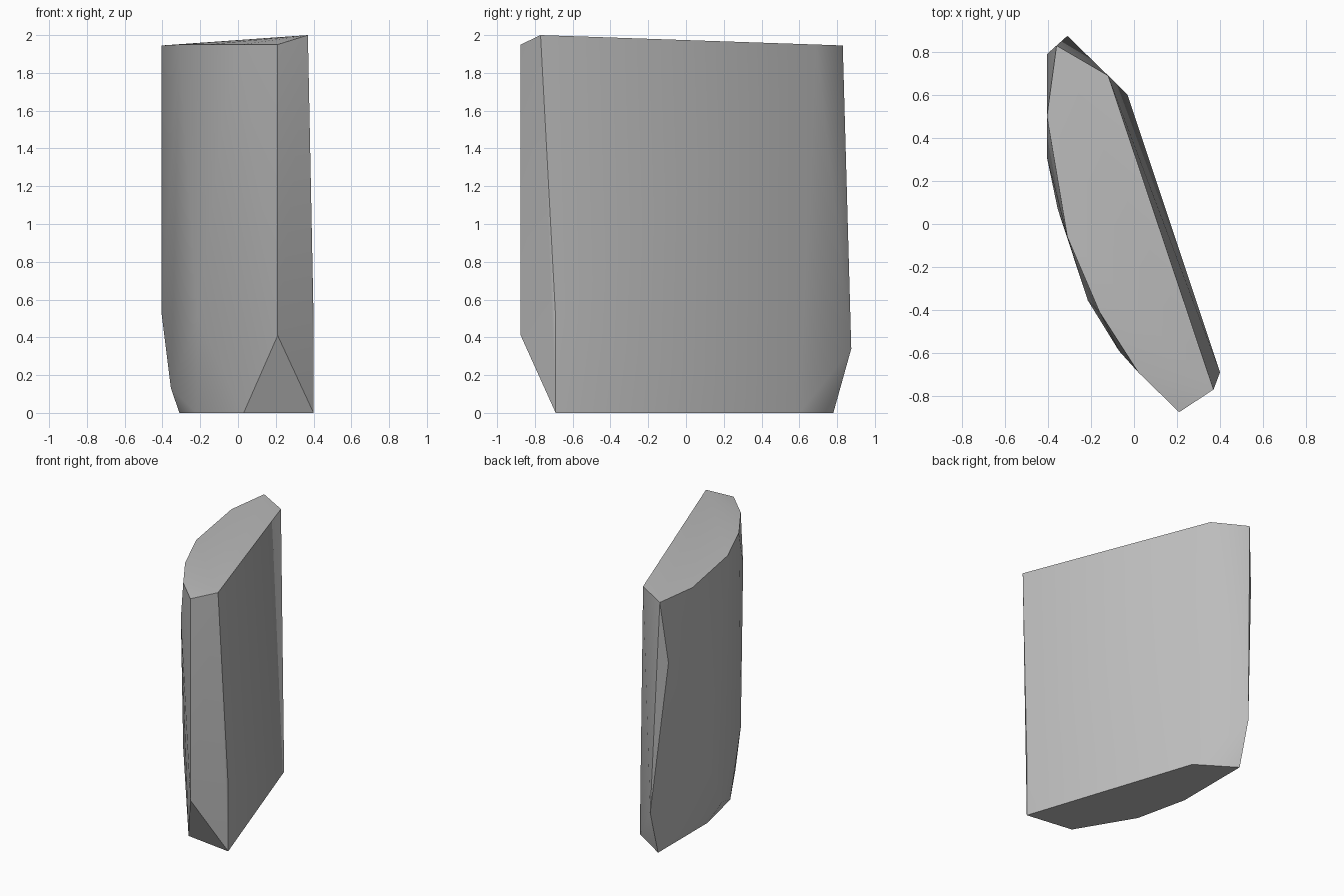
import bpy, bmesh
from math import radians

cube = bpy.data.objects.get("Cube")
if cube:
    bpy.data.objects.remove(cube, do_unlink=True)

# Stone colour
stone = bpy.data.materials.new("stone grey")
stone.use_nodes = True
grey = (0.5, 0.5, 0.5, 1)
stone.diffuse_color = grey
stone.node_tree.nodes["Principled BSDF"].inputs["Base Color"].default_value = grey

# Corners of the slab: slanted top rim, bulging sides, flat base
top = [(.37, -.77, 2), (.21, -.875, 1.95), (.02, -.69, 1.95), (-.16, -.41, 1.95),
       (-.31, -.06, 1.95), (-.405, .5, 1.945), (-.36, .83, 1.945), (-.12, .69, 1.95)]
sides = [(.4, -.69, .5), (.21, -.875, .41), (-.07, -.59, 1.62), (-.215, -.355, .5),
         (-.355, .07, .13), (-.405, .31, .53), (-.405, .79, 1.48), (-.31, .875, .34)]
base = [(.4, -.69), (.03, -.64), (-.22, -.22), (-.31, .18), (-.31, .78), (-.03, .6)]

# Wrap the corners into one faceted stone
bm = bmesh.new()
for p in top + sides + [(x, y, 0) for x, y in base]:
    bm.verts.new(p)
hull = bmesh.ops.convex_hull(bm, input=bm.verts)
loose = {v for v in hull["geom_interior"] + hull["geom_unused"]
         if isinstance(v, bmesh.types.BMVert)}
bmesh.ops.delete(bm, geom=list(loose), context="VERTS")
bmesh.ops.dissolve_limit(bm, angle_limit=radians(1), verts=bm.verts, edges=bm.edges)
bmesh.ops.recalc_face_normals(bm, faces=bm.faces)

mesh = bpy.data.meshes.new("stone_slab")
bm.to_mesh(mesh)
bm.free()
mesh.materials.append(stone)
slab = bpy.data.objects.new("stone_slab", mesh)
bpy.context.collection.objects.link(slab)

# Soft shading across shallow facets, crisp at the rims
bpy.context.view_layer.objects.active = slab
slab.select_set(True)
bpy.ops.object.shade_smooth_by_angle(angle=radians(30))
